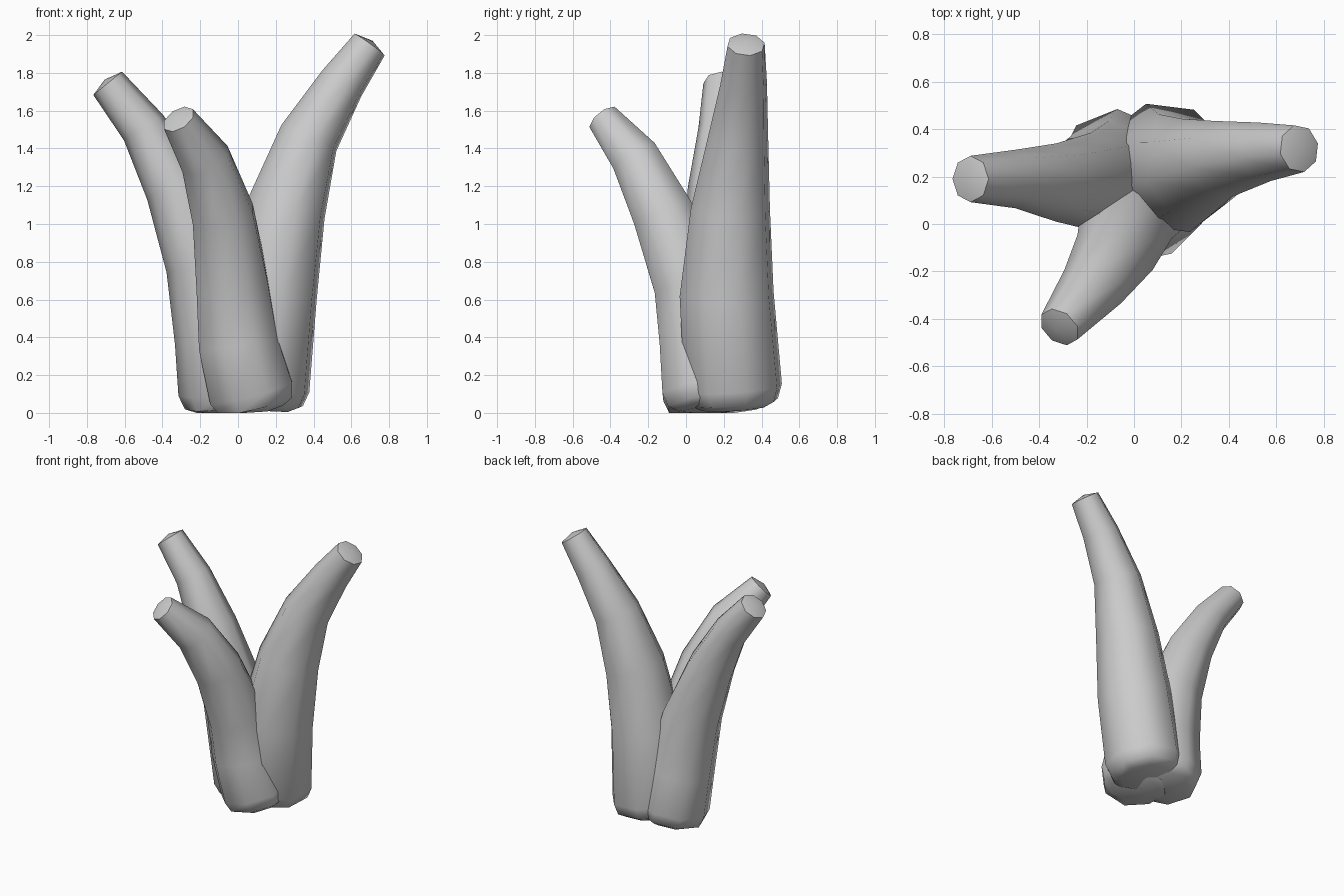
import bpy, bmesh, math
from mathutils import Vector

if "Cube" in bpy.data.objects:
    bpy.data.objects.remove(bpy.data.objects["Cube"])

SIDES = 8


def stalk(name, path, phase):
    """Tapered tube along (x, y, z, radius) stations, rounded at the base and domed at the tip."""
    pts = [Vector(p[:3]) for p in path]
    rad = [p[3] for p in path]
    last = len(pts) - 1
    tangents = [(pts[min(i + 1, last)] - pts[max(i - 1, 0)]).normalized() for i in range(last + 1)]
    stations = list(zip(pts, rad, tangents))
    # chamfered foot below the first station
    foot, r0, t0 = stations[0]
    stations = [(foot - t0 * 0.105, r0 * 0.66, t0), (foot - t0 * 0.075, r0 * 0.9, t0)] + stations
    bm = bmesh.new()
    rings = []
    for c, r, t in stations:
        u = (Vector((1, 0, 0)) - t * t.x).normalized()
        v = t.cross(u)
        ring = []
        for k in range(SIDES):
            a = math.radians(phase) + math.tau * k / SIDES
            p = c + (u * math.cos(a) + v * math.sin(a)) * r * 1.03
            p.z = max(p.z, 0)
            ring.append(bm.verts.new(p))
        rings.append(ring)
    for a, b in zip(rings, rings[1:]):
        for k in range(SIDES):
            n = (k + 1) % SIDES
            bm.faces.new((a[k], a[n], b[n], b[k]))
    bm.faces.new(rings[0][::-1])
    # shallow dome closing the tip
    top = bm.verts.new(pts[-1] + tangents[-1] * 0.025)
    for k in range(SIDES):
        bm.faces.new((rings[-1][k], rings[-1][(k + 1) % SIDES], top))
    mesh = bpy.data.meshes.new(name)
    bm.to_mesh(mesh)
    bm.free()
    obj = bpy.data.objects.new(name, mesh)
    bpy.context.collection.objects.link(obj)
    bpy.ops.object.select_all(action='DESELECT')
    obj.select_set(True)
    bpy.context.view_layer.objects.active = obj
    bpy.ops.object.shade_smooth_by_angle(angle=math.radians(48))
    return obj


# tall stalk leaning right
stalk("right_stalk", [
    (0.12, 0.25, 0.13, 0.26), (0.17, 0.215, 0.63, 0.25), (0.255, 0.235, 1.08, 0.21),
    (0.375, 0.275, 1.455, 0.16), (0.55, 0.305, 1.745, 0.123), (0.697, 0.318, 1.95, 0.098)], 15)

# middle stalk leaning left
stalk("left_stalk", [
    (-0.07, 0.24, 0.12, 0.24), (-0.105, 0.205, 0.4, 0.225), (-0.18, 0.18, 0.8, 0.2),
    (-0.33, 0.175, 1.195, 0.16), (-0.5, 0.19, 1.51, 0.12), (-0.69, 0.19, 1.745, 0.095)], 0)

# short stalk leaning forward
stalk("front_stalk", [
    (0.07, 0.1, 0.11, 0.235), (0.0, 0.07, 0.38, 0.22), (-0.03, 0.02, 0.68, 0.2),
    (-0.08, -0.12, 1.05, 0.17), (-0.175, -0.265, 1.345, 0.135), (-0.315, -0.435, 1.555, 0.09)], 22.5)
